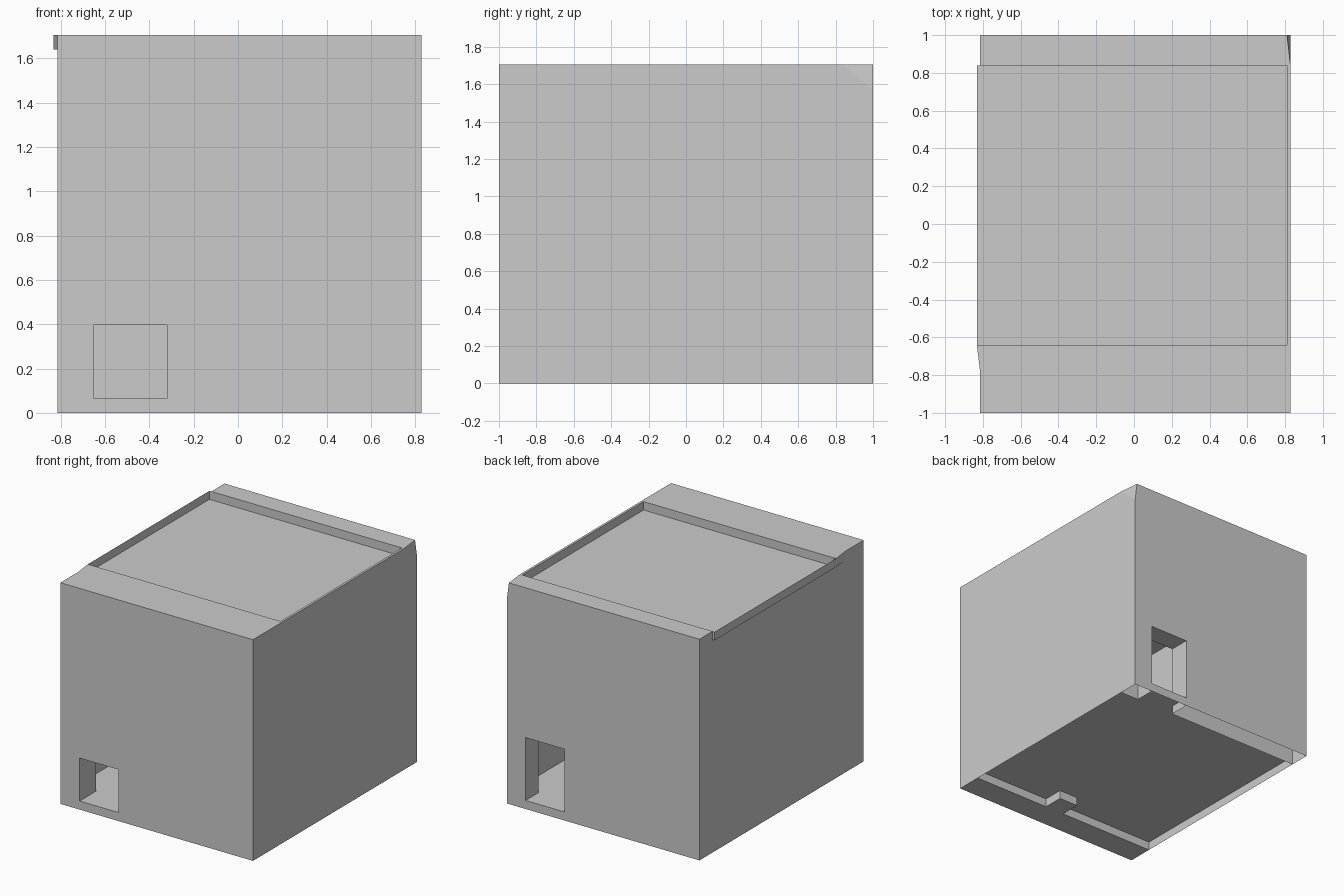
import bpy

if "Cube" in bpy.data.objects:
    bpy.data.objects.remove(bpy.data.objects["Cube"])

L, R = -0.815, 0.828          # left and right walls
F, B = -1.0, 1.0              # front and back
FI, BI = -0.8, 0.84           # inner faces of front and back walls
TOP, CEIL, FLOOR = 1.705, 1.64, 0.066


def make(name, polys):
    """Flat-faced object from a list of polygons."""
    verts, faces = [], []
    for p in polys:
        faces.append(list(range(len(verts), len(verts) + len(p))))
        verts += p
    me = bpy.data.meshes.new(name)
    me.from_pydata(verts, [], faces)
    ob = bpy.data.objects.new(name, me)
    bpy.context.collection.objects.link(ob)
    return ob


def flat_x(x, y0, y1, z0, z1):
    return [(x, y0, z0), (x, y1, z0), (x, y1, z1), (x, y0, z1)]


def flat_y(y, x0, x1, z0, z1):
    return [(x0, y, z0), (x1, y, z0), (x1, y, z1), (x0, y, z1)]


def flat_z(z, x0, x1, y0, y1):
    return [(x0, y0, z), (x1, y0, z), (x1, y1, z), (x0, y1, z)]


def ring(y, top, hole, sill=True):
    """Wall face with a rectangular opening."""
    a, b, c, d = hole
    out = [flat_y(y, L, a, 0, top), flat_y(y, b, R, 0, top), flat_y(y, a, b, d, top)]
    if sill:
        out.append(flat_y(y, a, b, 0, c))
    return out


def jambs(y0, y1, hole, low):
    a, b, c, d = hole
    return [flat_x(a, y0, y1, low, d), flat_x(b, y0, y1, low, d),
            flat_z(c, a, b, y0, y1), flat_z(d, a, b, y0, y1)]


# Front wall with window, closed underneath
window = (-0.65, -0.32, FLOOR, 0.397)
make("front_wall", ring(F, TOP, window) + ring(FI, CEIL, window)
     + jambs(F, FI, window, FLOOR) + [flat_z(0, L, R, F, FI)])

# Back wall with doorway, hollow underneath, right top corner pulled in
door = (0.338, 0.668, FLOOR, 0.55)
back = ring(B, TOP, door)
back[1] = [(door[1], B, 0), (R, B, 0), (R, B, 1.57), (0.81, B, TOP), (door[1], B, TOP)]
make("back_wall", back + ring(BI, TOP, door, False) + jambs(BI, B, door, 0))

# Thin side walls
make("left_wall", [flat_x(L, F, B, 0, CEIL), flat_x(L, F, -0.64, CEIL, TOP),
                   flat_x(L, BI, B, CEIL, TOP)])
make("right_wall", [
    [(R, F, 0), (R, B, 0), (R, B, 1.57), (R, BI, TOP), (R, F, TOP)],
    [(R, B, 1.57), (0.81, B, TOP), (R, BI, TOP)]])

# Floor and recessed ceiling sheets
make("floor", [flat_z(FLOOR, L, R, FI, BI)])
make("ceiling", [flat_z(CEIL, L, R, FI, BI)])

# Raised roof edges around the recess
make("front_roof_edge", [flat_z(TOP, L, R, F, -0.64), flat_y(-0.64, L, R, CEIL, TOP)])
make("back_roof_edge", [[(L, BI, TOP), (R, BI, TOP), (0.81, B, TOP), (L, B, TOP)]])
make("right_roof_edge", [flat_x(0.81, -0.64, BI, CEIL, TOP),
                         flat_z(TOP, 0.81, R, -0.64, BI)])
O = -0.832
make("left_roof_lip", [
    flat_x(O, -0.64, BI, CEIL, TOP),
    [(L, -0.78, CEIL), (O, -0.64, CEIL), (O, BI, CEIL), (L, BI, CEIL)],
    [(L, -0.78, TOP), (O, -0.64, TOP), (L, -0.64, TOP)],
    [(L, -0.78, CEIL), (O, -0.64, CEIL), (O, -0.64, TOP), (L, -0.78, TOP)],
    flat_y(BI, O, L, CEIL, TOP)])

# Pillar standing against the inside of the front wall
px0, px1, py = 0.008, 0.172, -0.64
make("inner_pillar", [flat_x(px0, FI, py, 0, CEIL), flat_x(px1, FI, py, 0, CEIL),
                      flat_y(py, px0, px1, 0, CEIL), flat_z(0, px0, px1, FI, py)])
